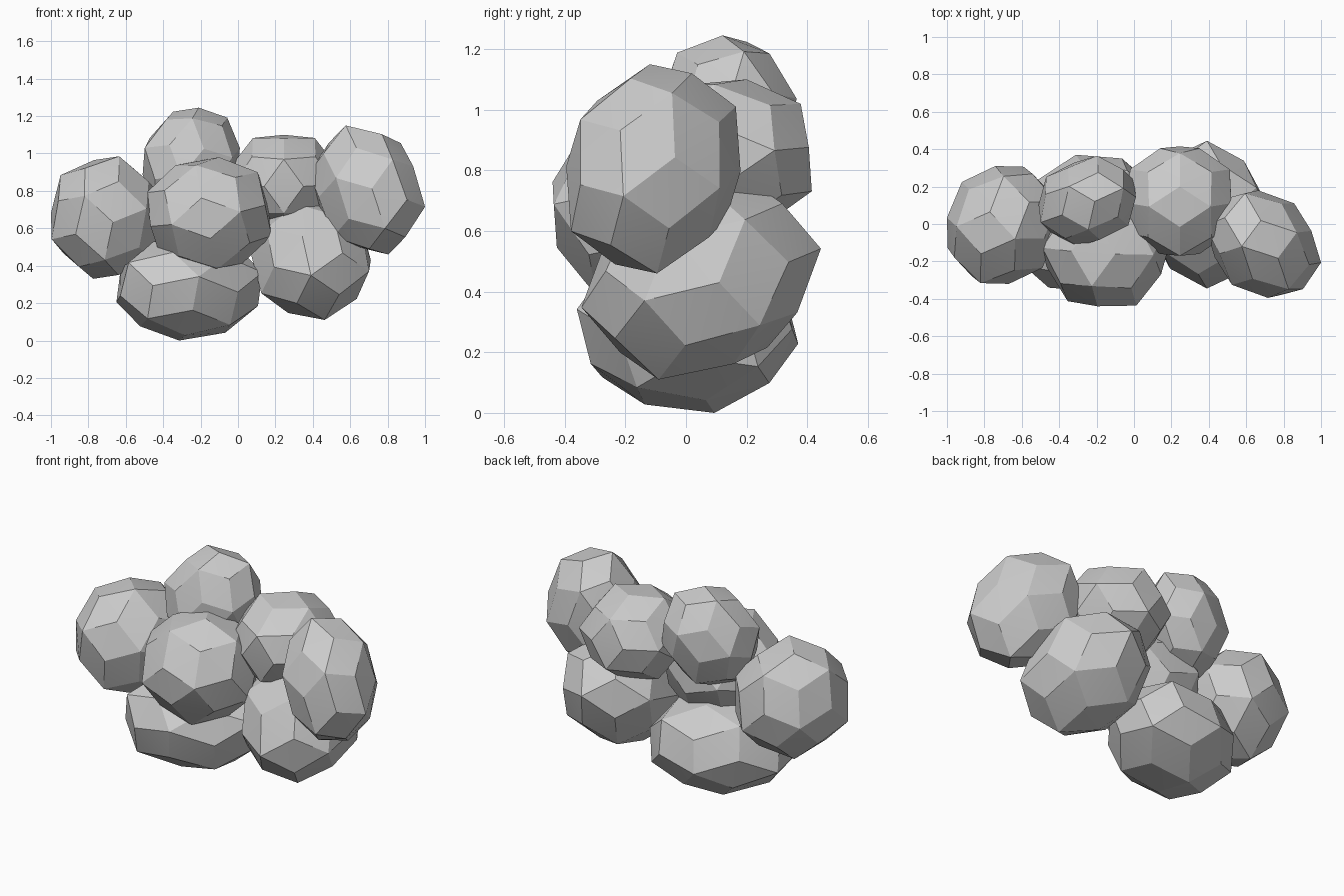
import bpy, bmesh, math
from mathutils import Vector, Matrix

if "Cube" in bpy.data.objects:
    bpy.data.objects.remove(bpy.data.objects["Cube"])

PHI = (1 + math.sqrt(5)) / 2
ROUND = 1.03    # slight outward push of the three-way corners


def lump_points():
    # corners of a thirty-sided rhombic solid
    pts = [Vector((a, b, c)) * ROUND for a in (-1, 1) for b in (-1, 1) for c in (-1, 1)]
    for a in (-1, 1):
        for b in (-1, 1):
            for p, s in (((0, a, b * PHI), 1), ((a / PHI, 0, b * PHI), ROUND)):
                for k in range(3):
                    pts.append(Vector((p[-k % 3], p[(1 - k) % 3], p[(2 - k) % 3])) * s)
    return pts


def frame(axis, up):
    z = Vector(axis).normalized()
    x = Vector(up)
    x = (x - z * x.dot(z)).normalized()
    return Matrix((x, z.cross(x), z)).transposed()


LOCAL = frame((1, 1, 1), (0, 1, PHI))


def lump(name, lo, hi, axis, up, tilt=None, stretch=1.0):
    # orient the solid, stretch it along a slant, then fit it to its extents
    rot = frame(axis, up) @ LOCAL.transposed()
    pts = [rot @ p for p in lump_points()]
    if tilt:
        t = Vector(tilt).normalized()
        pts = [p + t * p.dot(t) * (stretch - 1) for p in pts]
    for i in range(3):
        a, b = min(p[i] for p in pts), max(p[i] for p in pts)
        for p in pts:
            p[i] = lo[i] + (p[i] - a) / (b - a) * (hi[i] - lo[i])
    bm = bmesh.new()
    for p in pts:
        bm.verts.new(p)
    bmesh.ops.convex_hull(bm, input=bm.verts[:])
    bmesh.ops.dissolve_limit(bm, angle_limit=math.radians(2),
                             verts=bm.verts[:], edges=bm.edges[:])
    bmesh.ops.recalc_face_normals(bm, faces=bm.faces[:])
    me = bpy.data.meshes.new(name)
    bm.to_mesh(me)
    bm.free()
    ob = bpy.data.objects.new(name, me)
    bpy.context.collection.objects.link(ob)
    bpy.context.view_layer.objects.active = ob
    ob.select_set(True)
    bpy.ops.object.shade_smooth_by_angle(angle=math.radians(20))
    ob.select_set(False)


# upper lumps
lump("left_lump", (-1, -.32, .33), (-.41, .31, .985), (-1, 1, .8), (0, 0, -1),
     (1, 1, 0), 1.1)
lump("top_lump", (-.51, -.12, .67), (.01, .365, 1.245), (.3, -.9, .25), (-.3, 0, 1),
     (1, 1, .5), 1.15)
lump("front_lump", (-.49, -.44, .37), (.18, .17, .98), (-.12, -.95, .28), (-.2, 0, 1))
lump("back_lump", (-.03, -.17, .60), (.52, .415, 1.1), (0, .25, .95), (0, 1, 0))
lump("right_lump", (.38, -.395, .46), (1, .18, 1.15), (.93, .34, .16), (0, 0, 1),
     (.7, -.5, -.3), 1.28)
# lower lumps
lump("lower_right_lump", (.07, -.345, .11), (.71, .445, .78), (.98, .18, -.05), (0, -1, -.2),
     (-.1, .7, .5), 1.2)
lump("lower_left_lump", (-.65, -.36, 0), (.13, .37, .57), (-.41, -.91, .03), (1, 0, .25),
     (1, 1, 0), 1.2)
